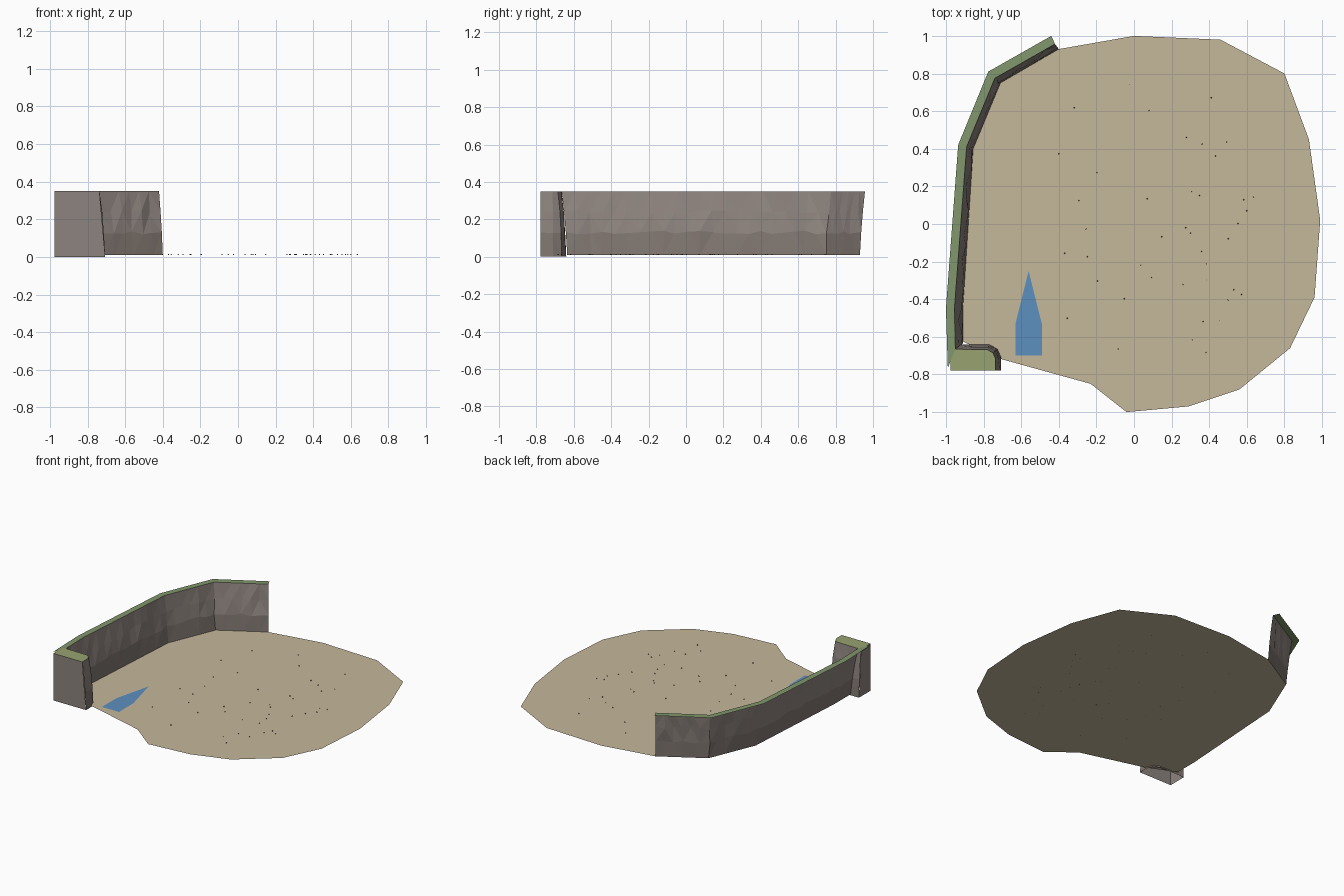
import bpy, bmesh, math, random
from mathutils import Vector

if "Cube" in bpy.data.objects:
    bpy.data.objects.remove(bpy.data.objects["Cube"])

random.seed(4)
H, FLOOR = 0.35, 0.01


def material(name, rgb):
    m = bpy.data.materials.new(name)
    m.diffuse_color = (*rgb, 1)
    m.use_nodes = True
    m.node_tree.nodes["Principled BSDF"].inputs["Base Color"].default_value = m.diffuse_color
    return m


ROCK = material("rock", (0.27, 0.23, 0.21))
ROCK_LOW = material("rock_low", (0.22, 0.185, 0.165))
SAND = material("sand", (0.56, 0.48, 0.33))
GRASS = material("grass", (0.22, 0.31, 0.15))
GRASS_LIGHT = material("grass_light", (0.31, 0.36, 0.16))
BLUE = material("blue", (0.11, 0.28, 0.52))
DARK = material("pebble", (0.12, 0.10, 0.08))


def make(name, bm, *mats):
    me = bpy.data.meshes.new(name)
    bm.to_mesh(me)
    bm.free()
    for m in mats:
        me.materials.append(m)
    ob = bpy.data.objects.new(name, me)
    bpy.context.collection.objects.link(ob)
    return ob


def flat(name, outline, z, mat):
    """Horizontal polygon listed counter-clockwise."""
    bm = bmesh.new()
    f = bm.faces.new([bm.verts.new((x, y, z)) for x, y in outline])
    bmesh.ops.triangulate(bm, faces=[f])
    return make(name, bm, mat)


def resample(path, counts):
    pts = [Vector(path[0])]
    for a, b, n in zip(path, path[1:], counts):
        pts += [Vector(a).lerp(Vector(b), i / n) for i in range(1, n + 1)]
    return pts


def rock_sheet(name, base, top, z0, jitter):
    """Leaning rock face between a base path and a top path, steeper near the foot."""
    counts = [max(1, round((Vector(b) - Vector(a)).length / 0.065)) for a, b in zip(base, base[1:])]
    lo, hi = resample(base, counts), resample(top, counts)
    levels = [(z0, 0), (0.13, 0.25), (0.24, 0.58), (H, 1)]
    bm = bmesh.new()
    rows = []
    for k, (z, t) in enumerate(levels):
        row = []
        for i, (a, b) in enumerate(zip(lo, hi)):
            p = a.lerp(b, t)
            j = jitter if 0 < k < 3 and 0 < i < len(lo) - 1 else 0
            row.append(bm.verts.new((p.x + random.uniform(-j, j), p.y + random.uniform(-j, j),
                                     z + random.uniform(-1.5 * j, 1.5 * j))))
        rows.append(row)
    for k, (r, s) in enumerate(zip(rows, rows[1:])):
        for i in range(len(r) - 1):
            f = bm.faces.new((r[i], r[i + 1], s[i + 1], s[i]))
            f.material_index = 1 if k == 0 else 0
    bmesh.ops.triangulate(bm, faces=bm.faces[:])
    return make(name, bm, ROCK, ROCK_LOW)


# Paths of the long wall, from its far end to the corner block
wall_base = [(-0.40, 0.93), (-0.71, 0.75), (-0.855, 0.40), (-0.91, -0.45), (-0.91, -0.635)]
wall_top = [(-0.42, 0.957), (-0.74, 0.775), (-0.89, 0.41), (-0.955, -0.45), (-0.95, -0.665)]
wall_outer = [(-0.44, 1.0), (-0.775, 0.81), (-0.935, 0.42), (-1.0, -0.45), (-0.99, -0.765)]

# Sandy floor, notched around the corner block and the entrance
floor = [(-0.91, -0.625), (-0.76, -0.625), (-0.70, -0.68), (-0.70, -0.72), (-0.27, -0.72),
         (-0.23, -0.85), (-0.04, -1.0), (0.29, -0.97), (0.56, -0.88), (0.83, -0.66),
         (0.96, -0.39), (0.99, 0.02), (0.93, 0.45), (0.80, 0.80), (0.46, 0.98),
         (0.0, 1.0)] + wall_base[:4]
flat("sand_floor", floor, FLOOR, SAND)

# Long cliff wall with a grass strip along its top
rock_sheet("cliff_wall", wall_base, wall_top, FLOOR, 0.006)
bm = bmesh.new()
a = [bm.verts.new((*p, H)) for p in wall_top]
b = [bm.verts.new((*p, H)) for p in wall_outer]
for i in range(len(a) - 1):
    bm.faces.new((a[i], b[i], b[i + 1], a[i + 1]))
bmesh.ops.recalc_face_normals(bm, faces=bm.faces[:])
make("grass_strip", bm, GRASS)

# Corner block: rounded rock face, flat front and left sides, grass top
block_base = [(-0.975, -0.64), (-0.77, -0.64), (-0.725, -0.665), (-0.706, -0.71), (-0.706, -0.778)]
block_top = [(-0.975, -0.665), (-0.78, -0.668), (-0.75, -0.685), (-0.737, -0.715), (-0.737, -0.778)]
rock = rock_sheet("corner_rock", block_base, block_top, 0.0, 0.003)
rock.data.flip_normals()
corner = (-0.975, -0.778)
flat("corner_grass", [corner] + block_top[::-1], H, GRASS_LIGHT)
bm = bmesh.new()
for p, q in (((block_base[-1]), block_top[-1]), (block_base[0], block_top[0])):
    bm.faces.new([bm.verts.new(v) for v in ((*corner, 0), (*p, 0), (*q, H), (*corner, H))])
bm.faces.ensure_lookup_table()
bm.faces[1].normal_flip()
make("corner_sides", bm, ROCK)

# Entrance arrow
flat("entrance_arrow", [(-0.63, -0.70), (-0.49, -0.70), (-0.49, -0.53), (-0.56, -0.25),
                        (-0.63, -0.53)], FLOOR + 0.004, BLUE)

# Scattered pebbles
bm = bmesh.new()
for _ in range(42):
    r, ang = 0.78 * math.sqrt(random.random()), random.uniform(0, math.tau)
    c = Vector((0.08 + 0.85 * r * math.cos(ang), r * math.sin(ang), FLOOR + 0.002))
    v = bmesh.ops.create_cone(bm, segments=4, radius1=0.004, radius2=0.002, depth=0.006,
                              cap_ends=True)["verts"]
    bmesh.ops.translate(bm, verts=v, vec=c)
make("pebbles", bm, DARK)
